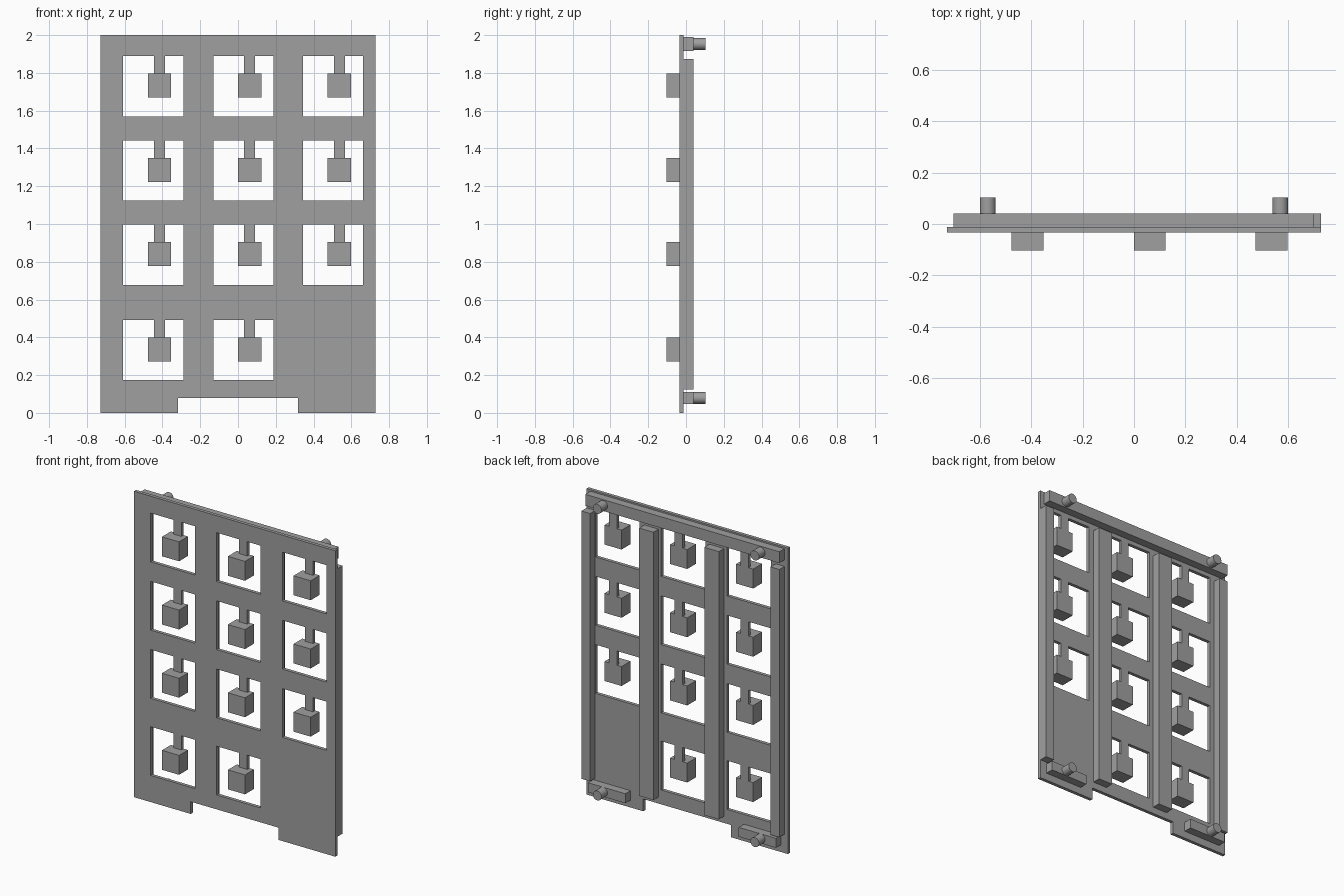
import bpy
import bmesh
import math
from mathutils import Matrix

if "Cube" in bpy.data.objects:
    bpy.data.objects.remove(bpy.data.objects["Cube"])

grey = bpy.data.materials.new("neutral grey")
grey.use_nodes = True
colour = (0.35, 0.35, 0.35, 1)
grey.diffuse_color = colour
grey.node_tree.nodes["Principled BSDF"].inputs["Base Color"].default_value = colour

# Shared depths
FRONT, BACK, RIB_BACK, TIP = -0.034, -0.012, 0.041, 0.104


def finish(name, bm):
    bmesh.ops.recalc_face_normals(bm, faces=bm.faces)
    mesh = bpy.data.meshes.new(name)
    bm.to_mesh(mesh)
    bm.free()
    mesh.materials.append(grey)
    obj = bpy.data.objects.new(name, mesh)
    bpy.context.collection.objects.link(obj)
    return obj


def box(name, x, y, z):
    bm = bmesh.new()
    size = [b - a for a, b in (x, y, z)]
    mid = [(a + b) / 2 for a, b in (x, y, z)]
    bmesh.ops.create_cube(bm, size=1, matrix=Matrix.Translation(mid) @ Matrix.Diagonal((*size, 1)))
    return finish(name, bm)


def peg(name, x, z):
    bm = bmesh.new()
    place = Matrix.Translation((x, (RIB_BACK + TIP) / 2, z)) @ Matrix.Rotation(math.pi / 2, 4, "X")
    bmesh.ops.create_cone(bm, cap_ends=True, segments=32, radius1=0.031, radius2=0.031,
                          depth=TIP - RIB_BACK, matrix=place)
    obj = finish(name, bm)
    bpy.context.view_layer.objects.active = obj
    obj.select_set(True)
    bpy.ops.object.shade_smooth_by_angle()
    obj.select_set(False)


# Window layout: left edges by column, top edges by row; the last corner is solid
WIN = 0.319
columns = [-0.608, -0.131, 0.344]
rows = [1.889, 1.443, 0.997, 0.493]
windows = [(c, r) for r in rows for c in columns if (c, r) != (columns[-1], rows[-1])]


# Face plate: sheet of cells with the windows and bottom notch left out, then thickened
def is_open(x, z):
    in_notch = abs(x) < 0.318 and z < 0.08
    return in_notch or any(c < x < c + WIN and r - WIN < z < r for c, r in windows)


xs = sorted([-0.728, 0.728, -0.318, 0.318] + columns + [c + WIN for c in columns])
zs = sorted([0, 0.08, 2] + rows + [r - WIN for r in rows])
bm = bmesh.new()
for x0, x1 in zip(xs, xs[1:]):
    for z0, z1 in zip(zs, zs[1:]):
        if not is_open((x0 + x1) / 2, (z0 + z1) / 2):
            corners = ((x0, z0), (x1, z0), (x1, z1), (x0, z1))
            bm.faces.new([bm.verts.new((x, FRONT, z)) for x, z in corners])
bmesh.ops.remove_doubles(bm, verts=bm.verts, dist=0.0001)
sheet = bmesh.ops.extrude_face_region(bm, geom=bm.faces[:], use_keep_orig=True)
moved = [v for v in sheet["geom"] if isinstance(v, bmesh.types.BMVert)]
bmesh.ops.translate(bm, verts=moved, vec=(0, BACK - FRONT, 0))
finish("face_plate", bm)

# Key blocks hanging on stems inside the windows
for i, (c, r) in enumerate(windows, 1):
    x = c + WIN / 2 + 0.033
    box(f"key_stem_{i}", (x - 0.029, x + 0.029), (FRONT, BACK), (r - 0.093, r))
    box(f"key_block_{i}", (x - 0.062, x + 0.062), (-TIP, BACK), (r - 0.22, r - 0.093))

# Vertical ribs on the back
ribs = {"right_edge_rib": (-0.704, -0.64), "right_middle_rib": (-0.266, -0.161),
        "left_middle_rib": (0.207, 0.31), "left_edge_rib": (0.665, 0.728)}
for name, span in ribs.items():
    box(name, span, (BACK, RIB_BACK), (0.123, 1.874))

# Top rail, bottom feet and mounting pegs
box("top_rail", (-0.704, 0.7), (BACK, RIB_BACK), (1.916, 1.99))
for side, s in (("right", -1), ("left", 1)):
    box(f"{side}_foot_block", sorted((s * 0.41, s * 0.68)), (BACK, RIB_BACK), (0.048, 0.11))
    peg(f"{side}_top_peg", s * 0.57, 1.953)
    peg(f"{side}_bottom_peg", s * 0.57, 0.079)
